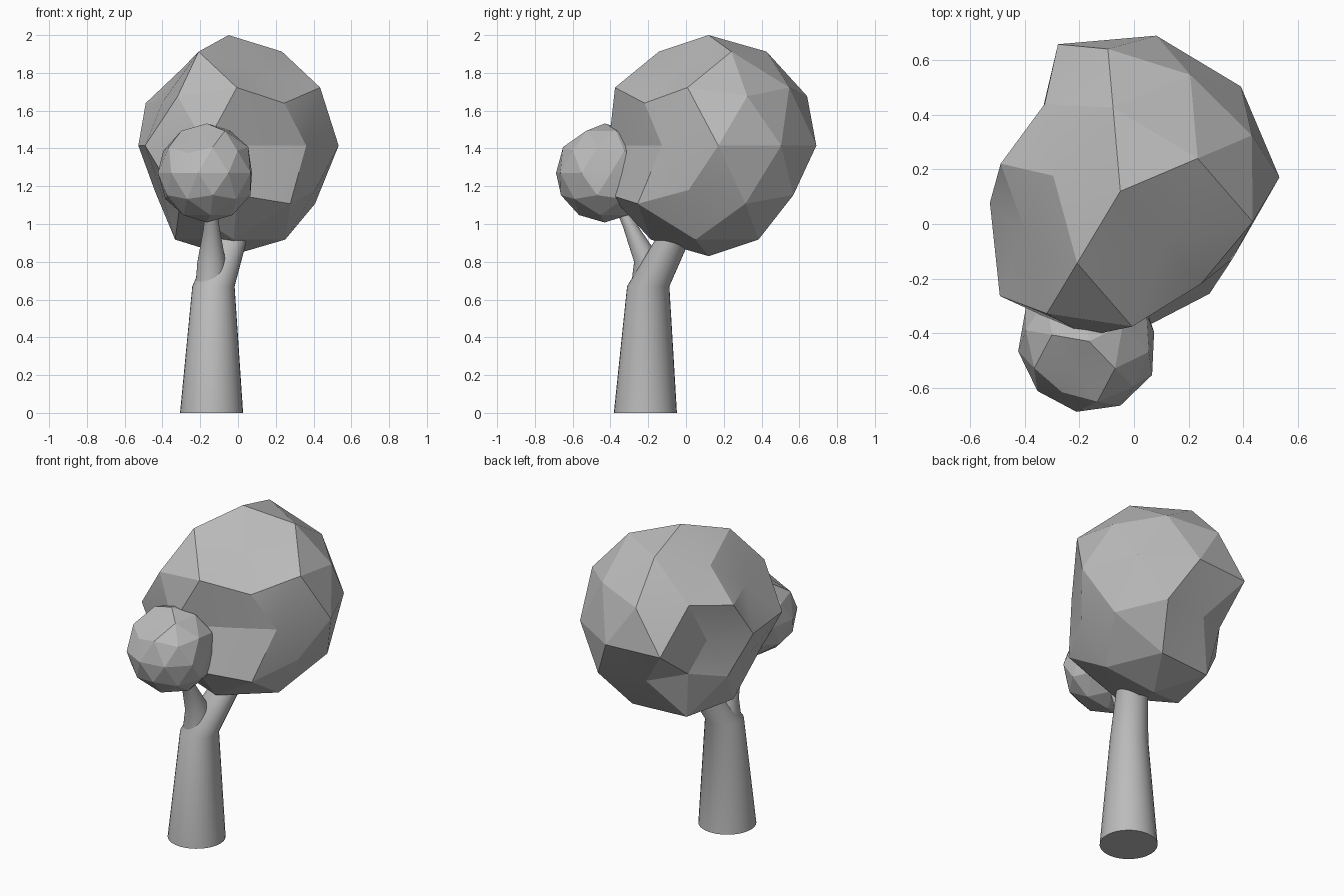
import bpy, bmesh, math
from mathutils import Vector, Matrix

cube = bpy.data.objects.get("Cube")
if cube:
    bpy.data.objects.remove(cube)

grey = bpy.data.materials.new("plain_grey")
grey.use_nodes = True
COLOUR = (0.5, 0.5, 0.5, 1)
grey.diffuse_color = COLOUR
grey.node_tree.nodes["Principled BSDF"].inputs["Base Color"].default_value = COLOUR


def finish(bm, name, angle):
    bmesh.ops.recalc_face_normals(bm, faces=bm.faces)
    mesh = bpy.data.meshes.new(name)
    bm.to_mesh(mesh)
    bm.free()
    obj = bpy.data.objects.new(name, mesh)
    bpy.context.collection.objects.link(obj)
    mesh.materials.append(grey)
    bpy.ops.object.select_all(action='DESELECT')
    obj.select_set(True)
    bpy.context.view_layer.objects.active = obj
    bpy.ops.object.shade_smooth_by_angle(angle=math.radians(angle))
    return obj


def crown(name, centre, radius, turn, dents):
    """Faceted ball; each dent is (azimuth, elevation, radial factor)."""
    bm = bmesh.new()
    bmesh.ops.create_icosphere(bm, subdivisions=2, radius=radius)
    bmesh.ops.rotate(bm, verts=bm.verts, matrix=Matrix.Rotation(math.radians(turn), 3, 'Z'))
    verts = list(bm.verts)
    rest = [v.co.normalized() for v in verts]
    for azimuth, elevation, factor in dents:
        a, e = math.radians(azimuth), math.radians(elevation)
        aim = Vector((math.cos(a) * math.cos(e), math.sin(a) * math.cos(e), math.sin(e)))
        nearest = max(range(len(verts)), key=lambda i: rest[i].dot(aim))
        verts[nearest].co *= factor
    bmesh.ops.translate(bm, verts=bm.verts, vec=centre)
    return finish(bm, name, 15)


def tube(name, rings, sides=32):
    """Tapered limb through level rings given as (x, y, z, radius)."""
    bm = bmesh.new()
    loops = []
    for x, y, z, r in rings:
        turns = [math.tau * i / sides for i in range(sides)]
        loops.append([bm.verts.new((x + r * math.cos(t), y + r * math.sin(t), z)) for t in turns])
    for low, high in zip(loops, loops[1:]):
        for i in range(sides):
            j = (i + 1) % sides
            bm.faces.new((low[i], low[j], high[j], high[i]))
    bm.faces.new(loops[0][::-1])
    bm.faces.new(loops[-1])
    return finish(bm, name, 40)


# Trunk leaning back into the large crown, with a thin fork to the small one
tube("trunk", [(-0.14, -0.215, 0, 0.167), (-0.13, -0.2, 0.67, 0.112),
               (-0.05, -0.08, 0.9, 0.093), (-0.03, -0.03, 1.0, 0.085)])
tube("front_branch", [(-0.145, -0.215, 0.55, 0.09), (-0.14, -0.2, 0.8, 0.075),
                      (-0.14, -0.29, 0.98, 0.042), (-0.145, -0.35, 1.1, 0.03)])

# Large crown with sunken hollows on three sides
crown("large_crown", (-0.05, 0.12, 1.415), 0.585, 95, [
    (311, 58, 0.81), (311, 27, 0.86), (293, 0, 0.72), (329, 0, 0.82), (347, -27, 0.9),
    (167, 58, 0.82), (167, 27, 0.86), (131, 32, 0.85), (203, 32, 0.76),
    (149, 0, 0.62), (185, 0, 0.82), (203, -27, 0.77), (167, -32, 0.8),
    (131, -27, 0.73), (95, -32, 0.81), (257, 0, 0.93)])

# Small crown with a flattened top front
crown("small_crown", (-0.165, -0.43, 1.27), 0.262, 98, [
    (242, 58, 0.81), (242, 27, 0.9), (8, 0, 0.92)])
